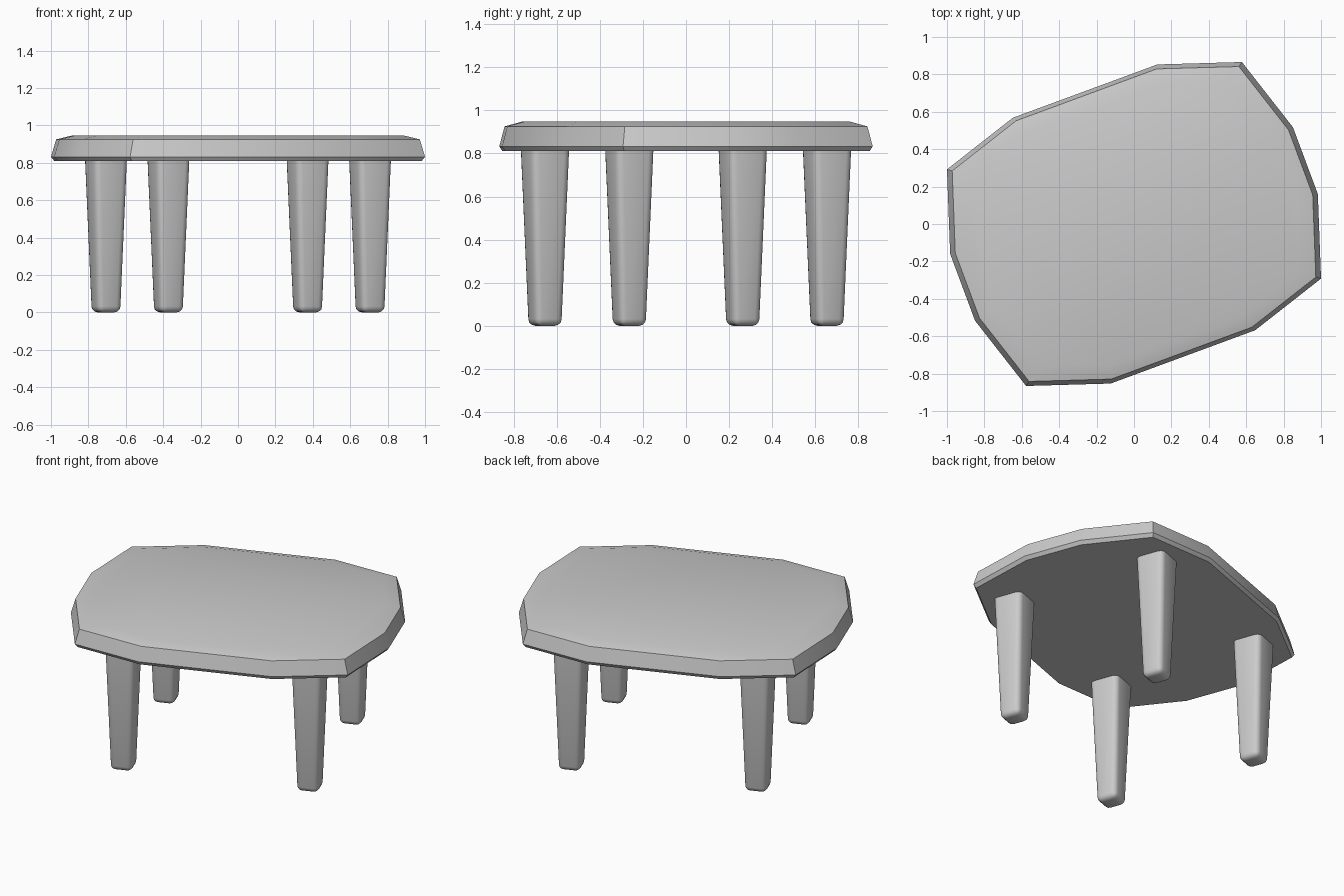
import bpy, bmesh, math
from mathutils import Vector, Matrix

if "Cube" in bpy.data.objects:
    bpy.data.objects.remove(bpy.data.objects["Cube"])

TURN = math.radians(20)


def finish(bm, name, angle):
    bmesh.ops.recalc_face_normals(bm, faces=bm.faces)
    mesh = bpy.data.meshes.new(name)
    bm.to_mesh(mesh)
    bm.free()
    ob = bpy.data.objects.new(name, mesh)
    bpy.context.collection.objects.link(ob)
    bpy.ops.object.select_all(action='DESELECT')
    ob.select_set(True)
    bpy.context.view_layer.objects.active = ob
    bpy.ops.object.shade_smooth_by_angle(angle=math.radians(angle))
    return ob


def loft(bm, sections):
    # closed solid through a stack of equal point loops
    rings = [[bm.verts.new(p) for p in s] for s in sections]
    n = len(rings[0])
    for a, b in zip(rings, rings[1:]):
        for i in range(n):
            j = (i + 1) % n
            bm.faces.new((a[i], a[j], b[j], b[i]))
    bm.faces.new(rings[0][::-1])
    bm.faces.new(rings[-1])


# table top: half outline, repeated by a half turn, with chamfered rim
half = [(0.577, 0.866), (0.85, 0.517), (0.983, 0.16),
        (1.0, -0.292), (0.648, -0.568), (-0.125, -0.853)]
outline = half + [(-x, -y) for x, y in half]
rim = [(0.983, 0.81), (1.0, 0.832), (0.972, 0.925), (0.88, 0.947)]
bm = bmesh.new()
loft(bm, [[(x * s, y * s, z) for x, y in outline] for s, z in rim])
finish(bm, "table_top", 30)


# tapered square legs with rounded edges, turned with the top
def leg(name, x, y):
    bm = bmesh.new()
    square = [(-1, -1), (1, -1), (1, 1), (-1, 1)]
    loft(bm, [[(u * h, v * h, z) for u, v in square]
              for h, z in ((0.067, 0), (0.095, 0.83))])
    edges = [e for e in bm.edges if min(v.co.z for v in e.verts) < 0.1]
    bmesh.ops.bevel(bm, geom=edges, offset=0.032, segments=3,
                    profile=0.5, affect='EDGES')
    bm.transform(Matrix.Translation((x, y, 0)) @ Matrix.Rotation(TURN, 4, 'Z'))
    finish(bm, name, 35)


for i, (x, y) in enumerate([(0.372, 0.654), (0.706, -0.263)]):
    leg(f"right_leg_{i + 1}", x, y)
    leg(f"left_leg_{i + 1}", -x, -y)
